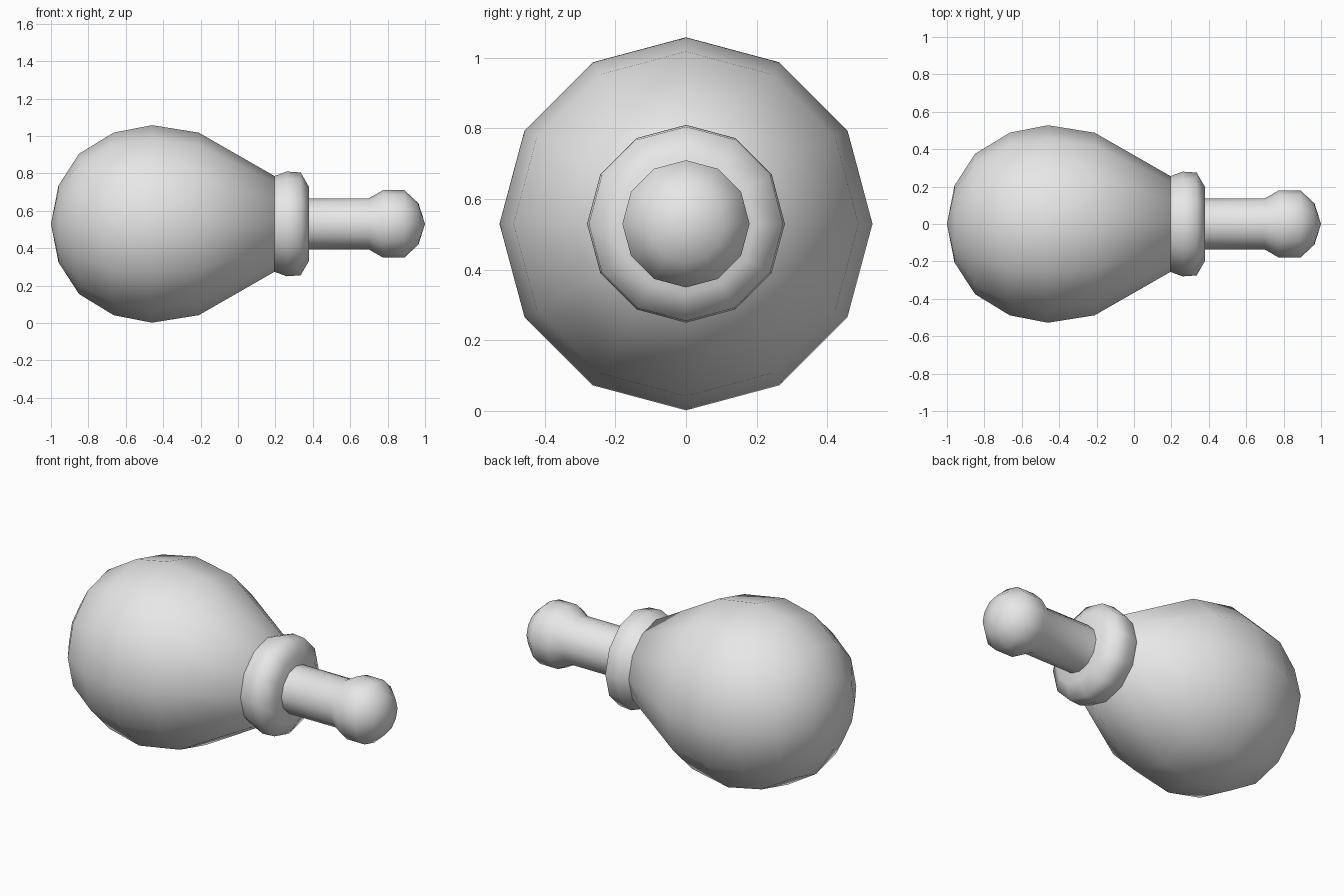
import bpy
import bmesh
from math import cos, sin, tau

SIDES = 12
CENTRE_Z = 0.53

cube = bpy.data.objects.get("Cube")
if cube:
    bpy.data.objects.remove(cube, do_unlink=True)

grey = bpy.data.materials.new("plain_grey")
grey.use_nodes = True
grey.diffuse_color = (0.8, 0.8, 0.8, 1)
grey.node_tree.nodes["Principled BSDF"].inputs["Base Color"].default_value = (0.8, 0.8, 0.8, 1)


def lathe(name, profile):
    """Turn (x, radius) points about the long axis; radius 0 makes a pole."""
    bm = bmesh.new()
    rings = []
    for x, r in profile:
        count = SIDES if r else 1
        angles = [tau * i / SIDES for i in range(count)]
        rings.append([bm.verts.new((x, r * cos(a), CENTRE_Z + r * sin(a))) for a in angles])
    for a, b in zip(rings, rings[1:]):
        for i in range(SIDES):
            j = (i + 1) % SIDES
            corners = [a[i % len(a)], a[j % len(a)], b[j % len(b)], b[i % len(b)]]
            bm.faces.new(list(dict.fromkeys(corners)))
    bmesh.ops.recalc_face_normals(bm, faces=bm.faces)
    mesh = bpy.data.meshes.new(name)
    bm.to_mesh(mesh)
    bm.free()
    mesh.materials.append(grey)
    obj = bpy.data.objects.new(name, mesh)
    bpy.context.collection.objects.link(obj)
    bpy.ops.object.select_all(action="DESELECT")
    obj.select_set(True)
    bpy.context.view_layer.objects.active = obj
    bpy.ops.object.shade_smooth_by_angle(angle=tau / 6)
    return obj


# Pear-shaped body
lathe("bulb_body", [(-1, 0), (-0.96, 0.205), (-0.85, 0.375), (-0.665, 0.488),
                    (-0.46, 0.528), (-0.21, 0.488), (0.195, 0.256), (0.22, 0)])

# Rounded collar at the neck
lathe("neck_collar", [(0.195, 0), (0.195, 0.256), (0.26, 0.28), (0.335, 0.275),
                      (0.38, 0.197), (0.38, 0)])

# Stem ending in a round knob
lathe("stem_and_knob", [(0.36, 0), (0.36, 0.137), (0.7, 0.137), (0.775, 0.18),
                        (0.89, 0.18), (0.965, 0.11), (1, 0)])
